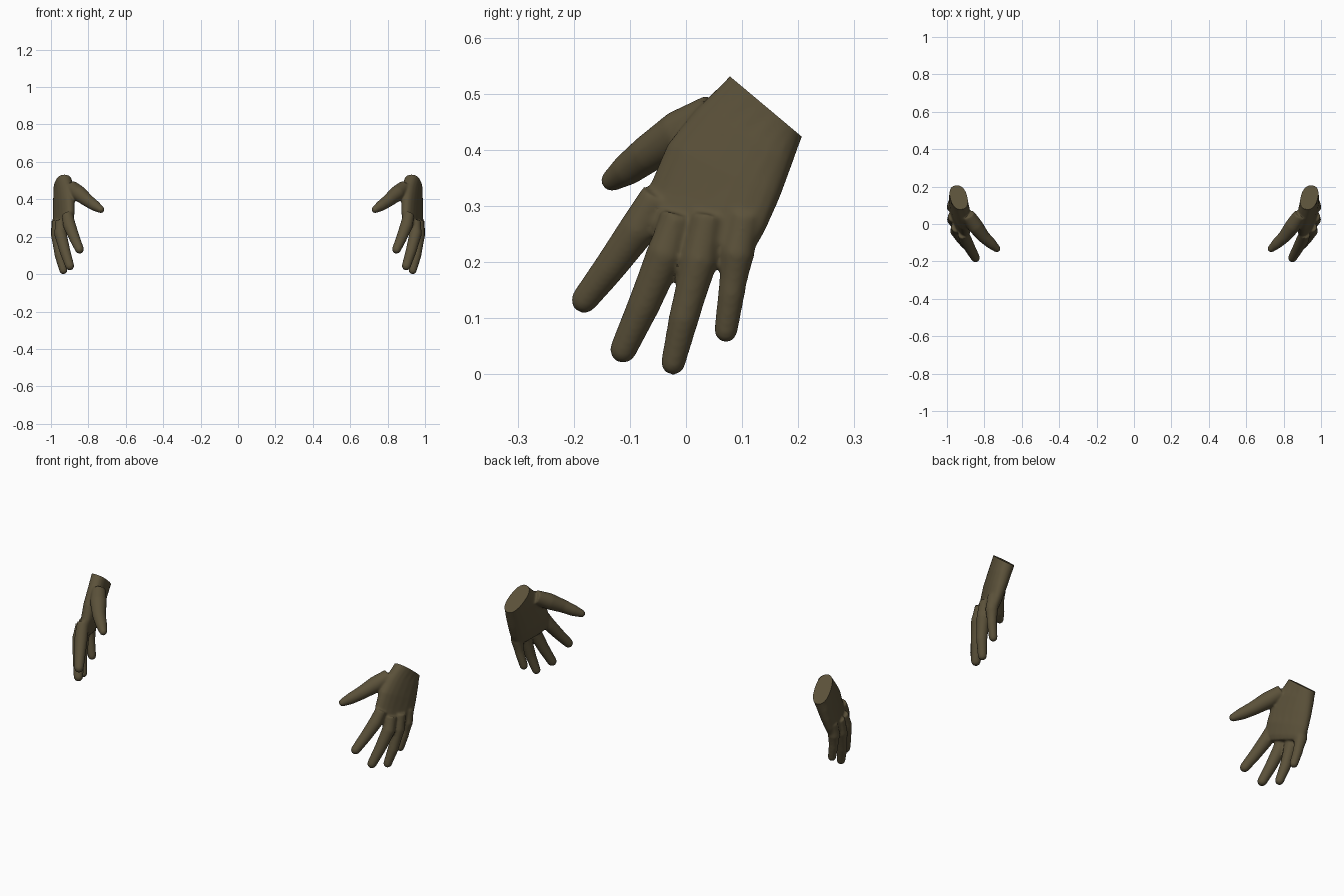
import bpy, bmesh, math
from mathutils import Vector

if "Cube" in bpy.data.objects:
    bpy.data.objects.remove(bpy.data.objects["Cube"])

SIDES = 20
skin = bpy.data.materials.new("dark_olive_brown")
skin.diffuse_color = (0.105, 0.083, 0.042, 1)
skin.use_nodes = True
skin.node_tree.nodes["Principled BSDF"].inputs["Base Color"].default_value = skin.diffuse_color


def loft(bm, rings):
    """Closed skin over a row of equal rings."""
    loops = [[bm.verts.new(p) for p in r] for r in rings]
    for a, b in zip(loops, loops[1:]):
        for i in range(SIDES):
            j = (i + 1) % SIDES
            bm.faces.new((a[i], a[j], b[j], b[i]))
    bm.faces.new(loops[0][::-1])
    bm.faces.new(loops[-1])


def digit(bm, path):
    """Tapered tube through (x, y, z, radius) points with a rounded tip."""
    pts = [(Vector(p[:3]), p[3]) for p in path]
    tip, r = pts[-1]
    end = (tip - pts[-2][0]).normalized()
    pts += [(tip + end * r * math.sin(a), r * math.cos(a)) for a in (0.45, 0.9, 1.3)]
    rings = []
    for i, (p, r) in enumerate(pts):
        d = pts[min(i + 1, len(pts) - 1)][0] - pts[max(i - 1, 0)][0]
        q = d.to_track_quat('Z', 'Y')
        rings.append([p + q @ Vector((r * math.cos(t), r * math.sin(t), 0))
                      for t in (2 * math.pi * k / SIDES for k in range(SIDES))])
    loft(bm, rings)


def palm(bm, sections):
    """Flattened rings from thumb edge to little finger edge, with half thickness."""
    rings = []
    for a, b, t in sections:
        a, b = Vector(a), Vector(b)
        mid, half = (a + b) / 2, (b - a) / 2
        out = Vector((1, 0, 0)) - half * (half.x / half.length_squared)
        out.normalize()
        ring = []
        for k in range(SIDES):
            c, s = math.cos(2 * math.pi * k / SIDES), math.sin(2 * math.pi * k / SIDES)
            ring.append(mid + half * math.copysign(abs(c) ** 0.85, c)
                        + out * t * math.copysign(abs(s) ** 0.85, s))
        rings.append(ring)
    loft(bm, rings)


bm = bmesh.new()
palm(bm, [
    ((.930, .110, .590), (.950, .237, .485), .045),   # past the wrist, trimmed later
    ((.922, .077, .535), (.955, .207, .430), .046),
    ((.903, .020, .478), (.965, .188, .380), .046),
    ((.895, -.032, .415), (.970, .167, .322), .044),
    ((.892, -.062, .345), (.975, .142, .265), .040),
    ((.900, -.085, .285), (.975, .117, .220), .034),
    ((.908, -.075, .255), (.970, .100, .205), .024),
])
# thumb, then index, middle, ring and little finger
digit(bm, [(.890, .050, .470, .036), (.850, -.010, .435, .042), (.805, -.068, .398, .034),
           (.765, -.105, .370, .029), (.735, -.132, .351, .020)])
digit(bm, [(.915, -.050, .325, .030), (.902, -.085, .265, .034), (.875, -.135, .197, .029),
           (.849, -.181, .138, .024)])
digit(bm, [(.950, -.015, .290, .030), (.951, -.036, .222, .034), (.926, -.076, .127, .029),
           (.901, -.112, .049, .024)])
digit(bm, [(.967, .040, .290, .030), (.968, .024, .210, .033), (.955, -.004, .105, .027),
           (.935, -.023, .026, .022)])
digit(bm, [(.970, .105, .290, .030), (.972, .091, .220, .031), (.962, .081, .150, .024),
           (.946, .071, .083, .021)])
bmesh.ops.recalc_face_normals(bm, faces=bm.faces)
mesh = bpy.data.meshes.new("hand_parts")
bm.to_mesh(mesh)
bm.free()
hand = bpy.data.objects.new("right_hand", mesh)
bpy.context.collection.objects.link(hand)

# fuse the parts into one skin and soften the joins
fuse = hand.modifiers.new("fuse", 'REMESH')
fuse.mode = 'VOXEL'
fuse.voxel_size = 0.005
soft = hand.modifiers.new("soften", 'SMOOTH')
soft.factor = 0.5
soft.iterations = 10
bpy.context.view_layer.update()
fused = bpy.data.meshes.new_from_object(hand.evaluated_get(bpy.context.evaluated_depsgraph_get()))
hand.modifiers.clear()

# flat cut across the wrist
bm = bmesh.new()
bm.from_mesh(fused)
cut = bmesh.ops.bisect_plane(bm, geom=bm.verts[:] + bm.edges[:] + bm.faces[:],
                             plane_co=(0, .143, .482), plane_no=(0, .643, .766), clear_outer=True)
rim = [e for e in cut["geom_cut"] if isinstance(e, bmesh.types.BMEdge)]
bmesh.ops.holes_fill(bm, edges=rim, sides=0)
# rest on the ground, outer side at x = 1
shift = Vector((1 - max(v.co.x for v in bm.verts), 0, -min(v.co.z for v in bm.verts)))
bmesh.ops.translate(bm, verts=bm.verts, vec=shift)
bmesh.ops.recalc_face_normals(bm, faces=bm.faces)
bm.to_mesh(fused)

# mirrored left hand
bmesh.ops.scale(bm, verts=bm.verts, vec=(-1, 1, 1))
bmesh.ops.reverse_faces(bm, faces=bm.faces)
mirrored = bpy.data.meshes.new("left_hand")
bm.to_mesh(mirrored)
bm.free()

hand.data = fused
fused.name = "right_hand"
bpy.data.meshes.remove(mesh)
left = bpy.data.objects.new("left_hand", mirrored)
bpy.context.collection.objects.link(left)
for ob in (hand, left):
    ob.data.materials.clear()
    ob.data.materials.append(skin)
    bpy.ops.object.select_all(action='DESELECT')
    ob.select_set(True)
    bpy.context.view_layer.objects.active = ob
    bpy.ops.object.shade_smooth_by_angle(angle=math.radians(40))
